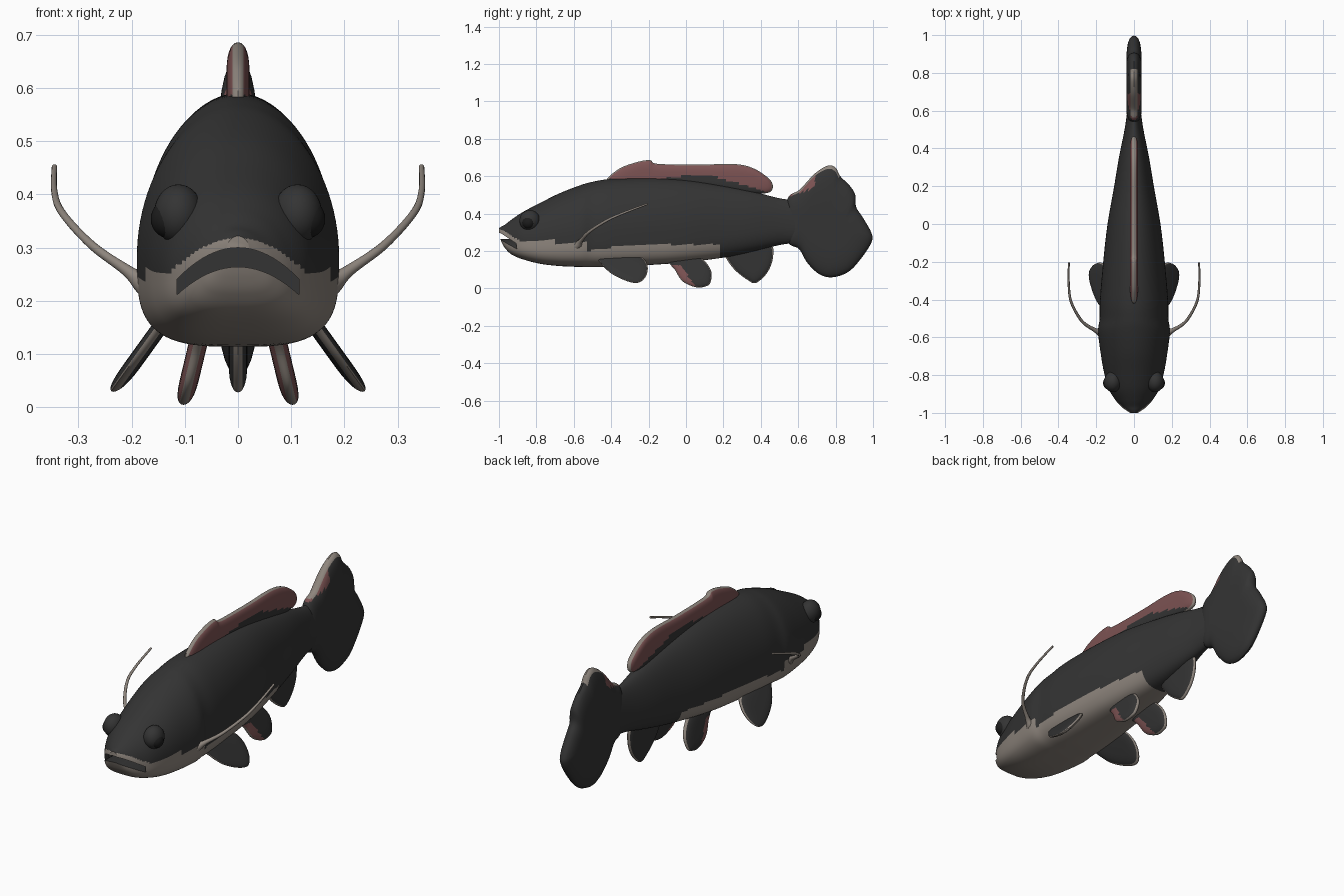
import bpy, bmesh, math
from mathutils import Vector

if "Cube" in bpy.data.objects:
    bpy.data.objects.remove(bpy.data.objects["Cube"])


def material(name, rgb):
    m = bpy.data.materials.new(name)
    m.diffuse_color = (*rgb, 1)
    m.use_nodes = True
    m.node_tree.nodes["Principled BSDF"].inputs["Base Color"].default_value = m.diffuse_color
    return m


DARK = material("charcoal skin", (.034, .034, .034))
LIGHT = material("grey belly", (.27, .235, .205))
RED = material("dull red fin", (.2, .085, .085))
BLACK = material("eye black", (.012, .012, .012))


def smooth_path(pts, steps, closed=False):
    """Catmull-Rom through points of any dimension."""
    n, out = len(pts), []
    for i in range(n if closed else n - 1):
        ids = [i - 1, i, i + 1, i + 2]
        p = [pts[k % n] if closed else pts[min(max(k, 0), n - 1)] for k in ids]
        for j in range(steps):
            t = j / steps
            out.append([.5 * (2 * b + (c - a) * t + (2 * a - 5 * b + 4 * c - d) * t * t
                              + (3 * b - a - 3 * c + d) * t ** 3) for a, b, c, d in zip(*p)])
    if not closed:
        out.append(list(pts[-1]))
    return out


def finish(bm, name, mats):
    bmesh.ops.recalc_face_normals(bm, faces=bm.faces)
    me = bpy.data.meshes.new(name)
    bm.to_mesh(me)
    bm.free()
    ob = bpy.data.objects.new(name, me)
    bpy.context.collection.objects.link(ob)
    for m in mats:
        me.materials.append(m)
    return ob


def loft(bm, rings):
    rows = [[bm.verts.new(p) for p in r] for r in rings]
    n = len(rows[0])
    for a, b in zip(rows, rows[1:]):
        for i in range(n):
            bm.faces.new((a[i], a[(i + 1) % n], b[(i + 1) % n], b[i]))
    bm.faces.new(rows[0])
    bm.faces.new(rows[-1])


# Body: y, bottom z, top z, half width
STATIONS = [(-1, .285, .322, .02), (-.985, .245, .332, .045), (-.965, .212, .343, .07),
            (-.93, .18, .37, .1), (-.87, .155, .41, .135), (-.78, .132, .457, .16),
            (-.68, .12, .507, .177), (-.57, .115, .55, .19), (-.5, .114, .57, .182),
            (-.4, .115, .585, .18), (-.2, .125, .59, .163), (0, .14, .58, .14),
            (.2, .165, .55, .105), (.35, .195, .52, .08), (.5, .232, .482, .05),
            (.6, .245, .47, .036), (.68, .25, .46, .028)]


def section(y, zb, zt, w):
    zw = zb + .38 * (zt - zb)
    n = 3.4 - 1.3 * min(max((y + .1) / .6, 0), 1)
    ring = []
    for i in range(96):
        a = 2 * math.pi * i / 96
        c, s = math.cos(a), math.sin(a)
        if s >= 0:
            ring.append((w * c, y, zw + (zt - zw) * s))
        else:
            ring.append((w * math.copysign(abs(c) ** (2 / n), c), y,
                         zw - (zw - zb) * abs(s) ** (2 / n)))
    return ring


def belly(c):
    x, y, z = c
    if y > .19:
        return 0
    lim = .25 if y < -.53 else min(.235, .2 + .15 * (y + .53))
    if y < -.85:
        lim = max(lim, .318 - 4 * x * x)
    return int(z < lim)


bm = bmesh.new()
loft(bm, [section(*r) for r in smooth_path(STATIONS, 10)])
for f in bm.faces:
    f.material_index = belly(f.calc_center_median())
body = finish(bm, "body", [DARK, LIGHT])

# Open mouth, cut as an arched slot
xs = [-.115 + .23 * i / 20 for i in range(21)]
arch = [(x, .3 - 4.5 * x * x) for x in xs] + [(x, .264 - 4 * x * x) for x in reversed(xs)]
bm = bmesh.new()
loft(bm, [[(x, y, z) for x, z in arch] for y in (-1.1, -.87)])
cutter = finish(bm, "mouth_cutter", [DARK])
cutter.hide_render = True
mod = body.modifiers.new("mouth", 'BOOLEAN')
mod.object = cutter
mod.solver = 'EXACT'
bpy.context.view_layer.objects.active = body
bpy.ops.object.modifier_apply(modifier=mod.name)
bpy.data.objects.remove(cutter)


# Fins: outline in (y, z), shrunk towards a spine segment with a lens-shaped thickness
def fin(name, outline, spine, thick, rule, side=0, x0=0, lean=0, zref=0):
    pts = [Vector(p) for p in smooth_path(outline, 10, True)]
    a, b = Vector(spine[0]), Vector(spine[1])
    d = b - a
    near = [a + d * min(max((p - a).dot(d) / d.length_squared, 0), 1) for p in pts]
    levels = [0, .2, .4, .55, .7, .8, .88, .94, .98]
    seq = [(s, 1) for s in levels] + [(1, 0)] + [(s, -1) for s in reversed(levels)]
    bm = bmesh.new()
    rows = []
    for s, sign in seq:
        row = []
        for p, q in zip(pts, near):
            u = q + (p - q) * s
            x = x0 + lean * (zref - u.y) + sign * thick * math.sqrt(1 - s ** 4)
            row.append(bm.verts.new((x * (side or 1), u.x, u.y)))
        rows.append(row)
    n = len(pts)
    for k in range(len(rows) - 1):
        s = (seq[k][0] + seq[k + 1][0]) / 2
        for i in range(n):
            j = (i + 1) % n
            f = bm.faces.new((rows[k][i], rows[k][j], rows[k + 1][j], rows[k + 1][i]))
            c = f.calc_center_median()
            f.material_index = rule(c.y, c.z, s)
    bmesh.ops.remove_doubles(bm, verts=bm.verts, dist=1e-5)
    bmesh.ops.dissolve_degenerate(bm, edges=bm.edges, dist=1e-6)
    return finish(bm, name, [DARK, LIGHT, RED])


def dorsal_rule(y, z, s):
    if s > .95:
        return 1
    edge = .585 if y < -.1 else .6 - max(0, y - .15) * .3
    return 2 if z > edge or y > .42 else 0


def tail_rule(y, z, s):
    if s > .95 and y < .82 and z > .5:
        return 1
    return 2 if y < .69 and z > .5 + (y - .58) * .36 else 0


def pelvic_rule(y, z, s):
    if s > .95:
        return 1
    return 2 if z < .125 and y < .06 - z * .75 else 0


def rim_rule(y, z, s):
    return int(s > .95)


fin("dorsal_fin", [(-.42, .57), (-.365, .635), (-.275, .672), (-.195, .686), (-.15, .666),
                   (.07, .662), (.26, .665), (.365, .64), (.45, .58), (.462, .53),
                   (.42, .508), (.3, .51), (.05, .55), (-.25, .56)],
    ((-.25, .6), (.36, .58)), .022, dorsal_rule)
fin("tail_fin", [(.54, .47), (.61, .53), (.69, .615), (.76, .657), (.8, .645), (.825, .6),
                 (.875, .55), (.905, .5), (.91, .435), (.945, .38), (.99, .3), (.993, .25),
                 (.94, .165), (.87, .09), (.785, .06), (.715, .075), (.65, .135),
                 (.605, .21), (.54, .26)],
    ((.64, .36), (.82, .32)), .04, tail_rule)
fin("anal_fin", [(.185, .24), (.21, .17), (.26, .1), (.33, .045), (.375, .03), (.435, .085),
                 (.465, .165), (.45, .24), (.32, .28)],
    ((.32, .2), (.36, .12)), .018, rim_rule)

for side, tag in ((1, "right"), (-1, "left")):
    fin(tag + "_pectoral_fin", [(-.505, .205), (-.46, .14), (-.4, .08), (-.31, .037),
                                (-.25, .032), (-.212, .07), (-.207, .125), (-.245, .17),
                                (-.38, .2)],
        ((-.4, .16), (-.29, .1)), .018, rim_rule, side, .14, .72, .16)
    fin(tag + "_pelvic_fin", [(-.1, .155), (-.06, .1), (-.02, .04), (.045, .008), (.095, .008),
                              (.13, .03), (.132, .1), (.07, .17), (-.03, .18)],
        ((0, .13), (.06, .07)), .018, pelvic_rule, side, .075, .24, .12)

    # Eye bulge and glossy eyeball
    for name, loc, r, mat in (("eye_bulge", (.112, -.835, .363), (.046, .055, .056), DARK),
                              ("eyeball", (.13, -.842, .354), (.034, .036, .036), BLACK)):
        bpy.ops.mesh.primitive_uv_sphere_add(segments=32, ring_count=16, radius=1,
                                             location=(side * loc[0], loc[1], loc[2]))
        ob = bpy.context.object
        ob.name = tag + "_" + name
        ob.scale = r
        ob.data.materials.append(mat)

    # Barbel swept along a curve, thick at the root
    path = smooth_path([(.15, -.6, .215, .03), (.18, -.575, .235, .02), (.21, -.56, .258, .011),
                        (.275, -.515, .305, .008), (.33, -.42, .365, .007),
                        (.345, -.33, .405, .006), (.345, -.205, .452, .005)], 8)
    rings = []
    for k, p in enumerate(path):
        t = Vector(path[min(k + 1, len(path) - 1)][:3]) - Vector(path[max(k - 1, 0)][:3])
        q = t.to_track_quat('Z', 'Y')
        rings.append([])
        for i in range(12):
            a = math.tau * i / 12
            v = Vector(p[:3]) + q @ Vector((math.cos(a), math.sin(a), 0)) * p[3]
            rings[-1].append((v.x * side, v.y, v.z))
    bm = bmesh.new()
    loft(bm, rings)
    finish(bm, tag + "_barbel", [LIGHT])

bpy.ops.object.select_all(action='SELECT')
bpy.context.view_layer.objects.active = body
bpy.ops.object.shade_smooth_by_angle(angle=math.radians(40))
